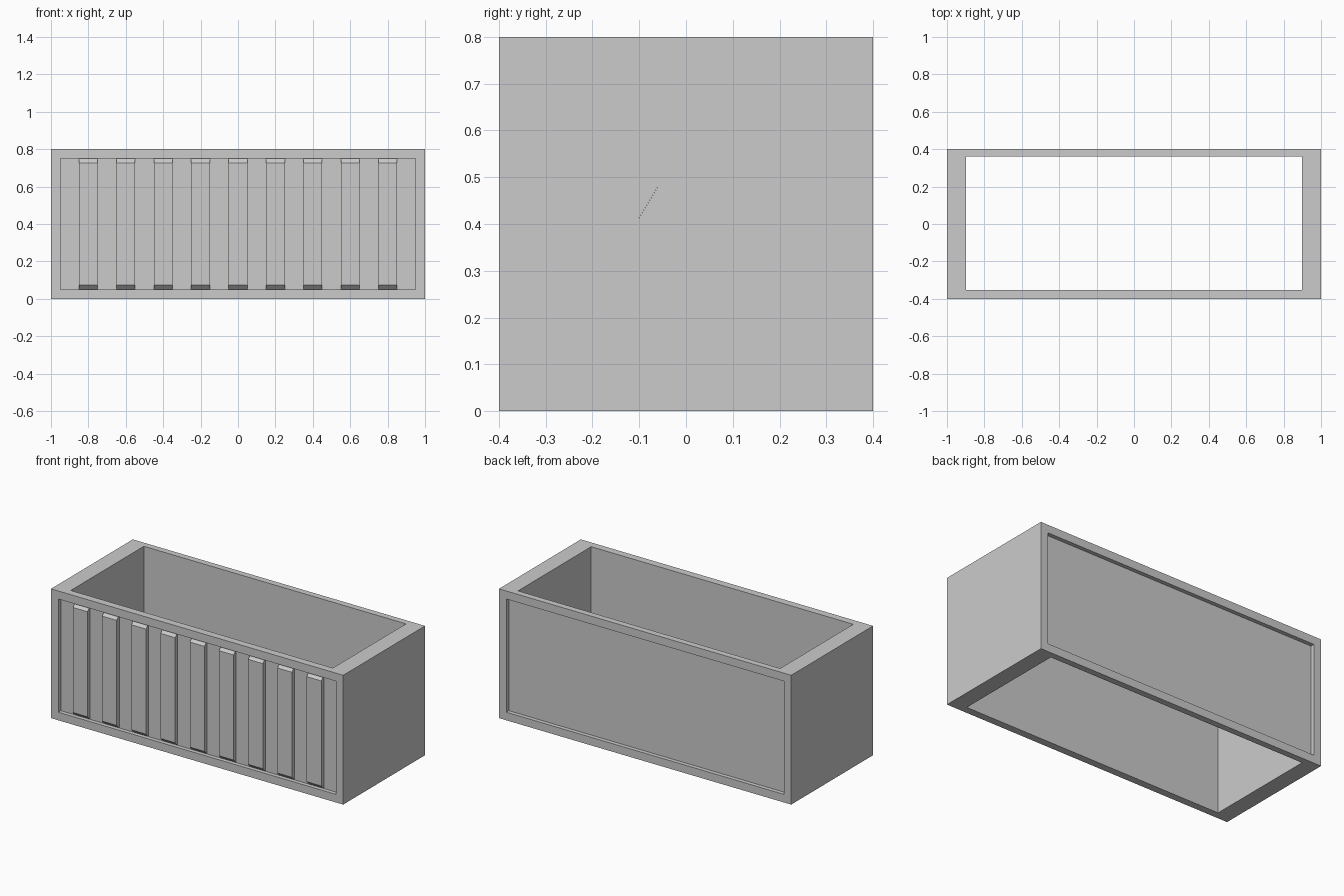
import bpy, bmesh
from mathutils import Vector

if "Cube" in bpy.data.objects:
    bpy.data.objects.remove(bpy.data.objects["Cube"])


def new_object(name, bm):
    bmesh.ops.recalc_face_normals(bm, faces=bm.faces)
    me = bpy.data.meshes.new(name)
    bm.to_mesh(me)
    bm.free()
    ob = bpy.data.objects.new(name, me)
    bpy.context.collection.objects.link(ob)
    return ob


def box(name, lo, hi):
    bm = bmesh.new()
    bmesh.ops.create_cube(bm, size=1)
    lo, hi = Vector(lo), Vector(hi)
    for v in bm.verts:
        v.co = Vector([(a + b) / 2 + c * (b - a) for a, b, c in zip(lo, hi, v.co)])
    return new_object(name, bm)


def boolean(ob, other, op):
    """Apply a boolean and discard the second object."""
    mod = ob.modifiers.new("bool", 'BOOLEAN')
    mod.operation, mod.object, mod.solver = op, other, 'EXACT'
    deps = bpy.context.evaluated_depsgraph_get()
    me = bpy.data.meshes.new_from_object(ob.evaluated_get(deps))
    ob.modifiers.clear()
    ob.data = me
    bpy.data.objects.remove(other)


# rectangular wall ring with shallow recesses on front and back
ring = box("wall_ring", (-1, -.4, 0), (1, .4, .8))
boolean(ring, box("inner_cut", (-.897, -.354, -.1), (.897, .361, .9)), 'DIFFERENCE')
D = .025
boolean(ring, box("front_cut", (-.95, -.5, .05), (.95, -.4 + D, .75)), 'DIFFERENCE')
boolean(ring, box("back_cut", (-.95, .4 - D, .05), (.95, .5, .75)), 'DIFFERENCE')

# vertical ribs with sloped ends on the front panel
bm = bmesh.new()
profile = [(-.4, .725), (-.365, .76), (-.365, .04), (-.4, .075)]
for i in range(9):
    x = -.8 + .2 * i
    f = bm.faces.new([bm.verts.new((x - .05, y, z)) for y, z in profile])
    ext = bmesh.ops.extrude_face_region(bm, geom=[f], use_keep_orig=True)
    bmesh.ops.translate(bm, vec=(.1, 0, 0),
                        verts=[g for g in ext["geom"] if isinstance(g, bmesh.types.BMVert)])
boolean(ring, new_object("ribs", bm), 'UNION')

# crack cell centres on each wall
front = [(-.8, .72), (-.92, .47), (-.98, .23), (-.6, .16), (-.6, .48), (-.45, .6),
         (-.33, .69), (-.14, .72), (-.16, .44), (-.1, .2), (.15, .5), (.2, .22),
         (.05, .04), (.3, .78), (.36, .36), (.64, .34), (.62, .74), (.9, .5), (.92, .1)]
back = [(.65, .6), (.55, .12), (-.1, .45), (-.05, .08), (-.72, .55), (-.6, .1)]
right = [(.2, .5), (.08, .26), (-.32, .5), (-.34, .16), (-.18, -.02), (-.05, .95)]
left = [(.12, .62), (-.3, .62), (.2, .2), (-.22, .2)]
seeds = [Vector((x, -.38, z)) for x, z in front] + [Vector((x, .37, z)) for x, z in back]
seeds += [Vector((.96, y, z)) for y, z in right] + [Vector((-.96, y, z)) for y, z in left]

# break the ring into touching chunks
for n, s in enumerate(seeds):
    bm = bmesh.new()
    bmesh.ops.create_cube(bm, size=4)
    for t in seeds:
        if t is s:
            continue
        r = bmesh.ops.bisect_plane(bm, geom=bm.verts[:] + bm.edges[:] + bm.faces[:],
                                   plane_co=(s + t) / 2, plane_no=t - s, clear_outer=True)
        cut = [g for g in r["geom_cut"] if isinstance(g, bmesh.types.BMEdge)]
        if cut:
            bmesh.ops.edgeloop_fill(bm, edges=cut)
    cell = new_object("cell", bm)
    chunk = ring.copy()
    chunk.name = f"wall_chunk_{n + 1:02d}"
    bpy.context.collection.objects.link(chunk)
    boolean(chunk, cell, 'INTERSECT')
    if not chunk.data.polygons:
        bpy.data.objects.remove(chunk)

bpy.data.objects.remove(ring)
